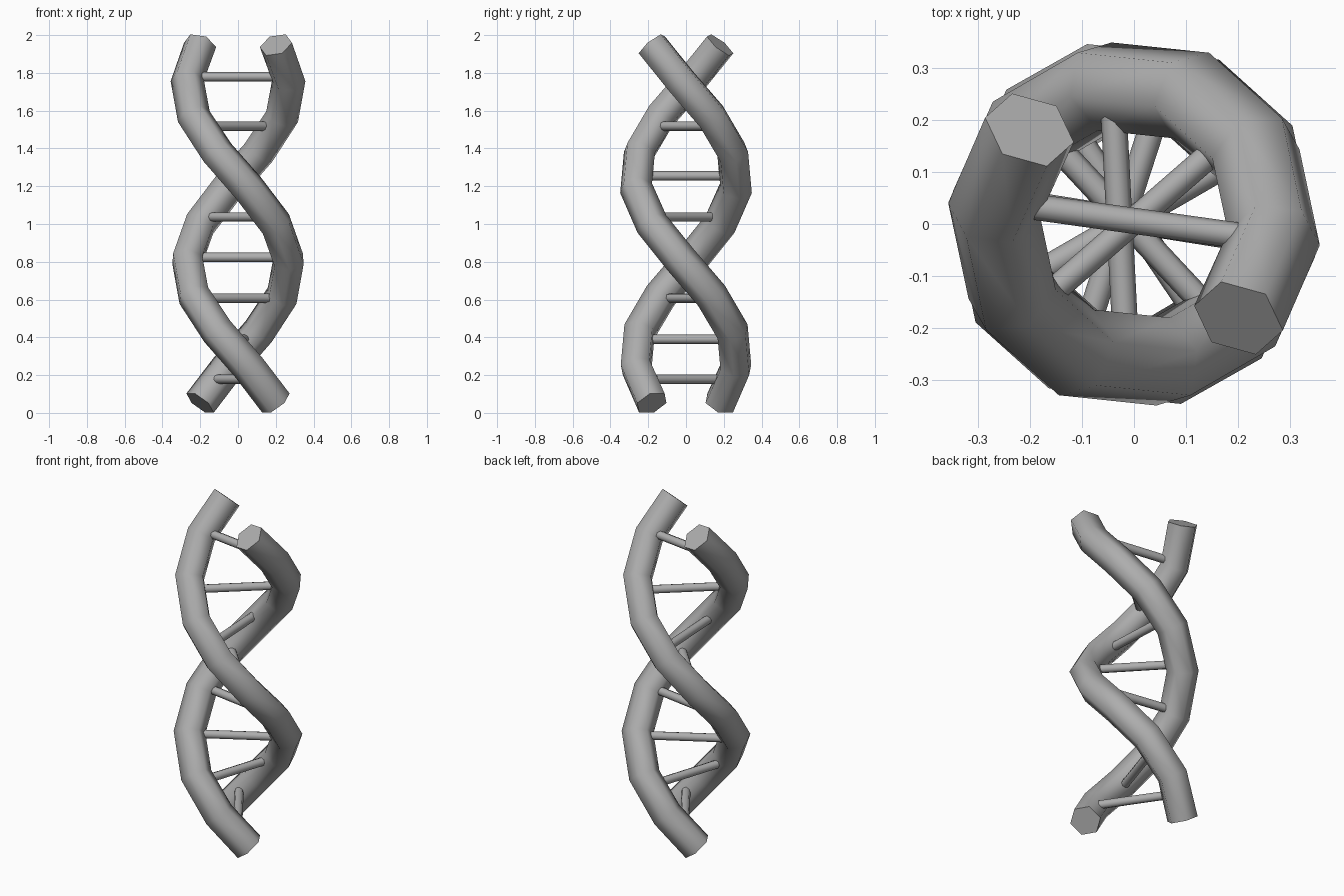
import bpy
from math import sin, cos, radians
from mathutils import Vector

if "Cube" in bpy.data.objects:
    bpy.data.objects.remove(bpy.data.objects["Cube"])

HELIX_R, TUBE_R, Z0, STEP = 0.27, 0.089, 0.052, 0.1896

grey = bpy.data.materials.new("dark_grey")
grey.diffuse_color = (0.42, 0.42, 0.42, 1)
grey.use_nodes = True
grey.node_tree.nodes["Principled BSDF"].inputs["Base Color"].default_value = grey.diffuse_color


def strand(name, start):
    """One full clockwise turn of a six-sided tube, ten segments."""
    cu = bpy.data.curves.new(name, 'CURVE')
    cu.dimensions = '3D'
    cu.bevel_depth = TUBE_R
    cu.bevel_resolution = 1
    cu.use_fill_caps = True
    cu.materials.append(grey)
    sp = cu.splines.new('POLY')
    sp.points.add(10)
    for i, p in enumerate(sp.points):
        a = radians(start - 36 * i)
        p.co = (HELIX_R * cos(a), HELIX_R * sin(a), Z0 + STEP * i, 1)
    ob = bpy.data.objects.new(name, cu)
    bpy.context.collection.objects.link(ob)
    bpy.context.view_layer.objects.active = ob
    ob.select_set(True)
    bpy.ops.object.convert(target='MESH')
    bpy.ops.object.shade_smooth_by_angle(angle=radians(62))
    bpy.context.object.select_set(False)


def rung(name, z, angle, cx=0.0):
    """Thin horizontal bar joining the strands."""
    a = radians(angle)
    d = Vector((cos(a), sin(a), 0))
    bpy.ops.mesh.primitive_cylinder_add(vertices=8, radius=0.025, depth=0.405,
                                        location=(cx, 0.006, z))
    ob = bpy.context.object
    ob.name = name
    ob.data.materials.append(grey)
    ob.rotation_euler = d.to_track_quat('Z', 'Y').to_euler()
    bpy.ops.object.shade_smooth_by_angle(angle=radians(50))
    ob.select_set(False)


# Two intertwined strands
strand("strand_a", -42)
strand("strand_b", 138)

# Rungs: height, direction, x offset
for i, r in enumerate([(0.178, 124), (0.39, 72, -0.024), (0.608, 30, -0.01),
                       (0.824, -9), (1.037, 133, -0.015), (1.255, 93, -0.028),
                       (1.518, 41), (1.78, -8)]):
    rung(f"rung_{i + 1}", *r)
